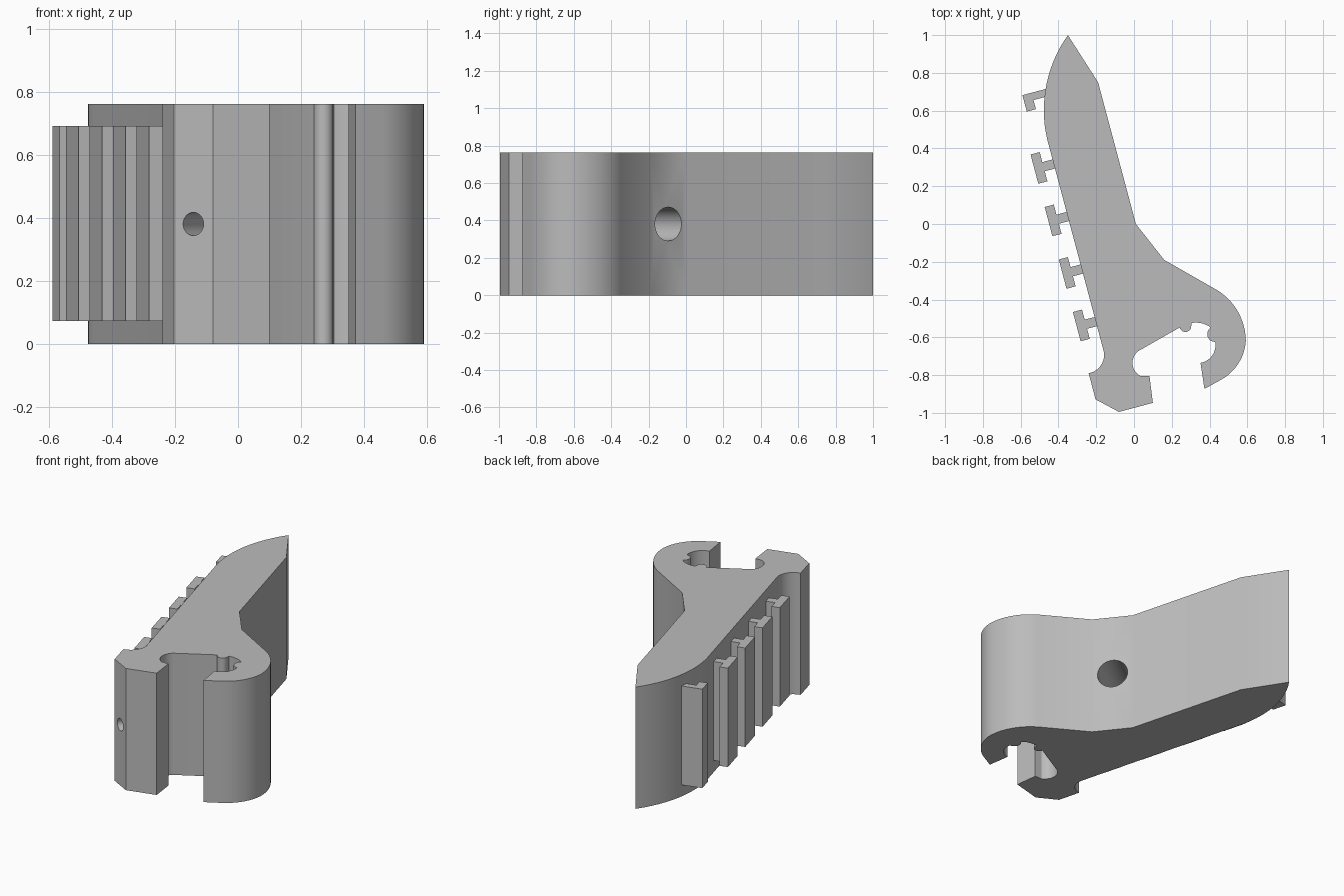
import bpy, bmesh, math
from mathutils import Vector

cube = bpy.data.objects.get("Cube")
if cube:
    bpy.data.objects.remove(cube, do_unlink=True)

HEIGHT = 0.762
grey = bpy.data.materials.new("plain grey")
grey.use_nodes = True
colour = (0.5, 0.5, 0.5, 1)
grey.diffuse_color = colour
grey.node_tree.nodes["Principled BSDF"].inputs["Base Color"].default_value = colour


def arc(a, m, b, n=12):
    """Points on the circle through a, m and b."""
    a, m, b = Vector(a), Vector(m), Vector(b)
    p, q = m - a, b - a
    d = 2 * (p.x * q.y - p.y * q.x)
    c = a + Vector((q.y * p.length_squared - p.y * q.length_squared,
                    p.x * q.length_squared - q.x * p.length_squared)) / d
    start = math.atan2(*(a - c).yx)
    mid = math.atan2(*(m - c).yx)
    end = math.atan2(*(b - c).yx)
    sweep = (end - start) % math.tau
    if (mid - start) % math.tau > sweep:
        sweep -= math.tau
    r = (a - c).length
    return [c + r * Vector((math.cos(start + sweep * i / n),
                            math.sin(start + sweep * i / n))) for i in range(n + 1)]


def prism(name, outline, z0, z1):
    bm = bmesh.new()
    base = bm.faces.new([bm.verts.new((p[0], p[1], z0)) for p in outline])
    top = bmesh.ops.extrude_face_region(bm, geom=[base])["geom"]
    bmesh.ops.translate(bm, vec=(0, 0, z1 - z0),
                        verts=[v for v in top if isinstance(v, bmesh.types.BMVert)])
    bmesh.ops.recalc_face_normals(bm, faces=bm.faces)
    mesh = bpy.data.meshes.new(name)
    bm.to_mesh(mesh)
    bm.free()
    mesh.materials.append(grey)
    obj = bpy.data.objects.new(name, mesh)
    bpy.context.collection.objects.link(obj)
    return obj


def drill(target, mouth, inward, radius, depth):
    """Blind round hole, square to the face it starts on."""
    axis = Vector((*inward, 0)).normalized()
    lead = 0.1
    centre = Vector((*mouth, HEIGHT / 2)) + axis * (depth - lead) / 2
    bpy.ops.mesh.primitive_cylinder_add(vertices=40, radius=radius, depth=depth + lead,
                                        location=centre,
                                        rotation=axis.to_track_quat('Z', 'Y').to_euler())
    cutter = bpy.context.object
    cutter.name = "hole_cutter"
    cutter.hide_render = True
    cutter.data.materials.append(grey)
    mod = target.modifiers.new("hole", 'BOOLEAN')
    mod.operation, mod.solver, mod.object = 'DIFFERENCE', 'EXACT', cutter
    bpy.context.view_layer.objects.active = target
    bpy.ops.object.modifier_apply(modifier=mod.name)
    bpy.data.objects.remove(cutter, do_unlink=True)


# Body outline, clockwise from the pointed tip
outline = [(-0.35, 1.0), (-0.19, 0.75), (0.01, 0.0), (0.16, -0.19)]
# hook: outer curve, blunt end, inner curve with two round nubs
outline += arc((0.44, -0.35), (0.548, -0.46), (0.592, -0.62))
outline += arc((0.592, -0.62), (0.555, -0.735), (0.46, -0.825))[1:]
outline += [(0.373, -0.873)]
outline += arc((0.352, -0.735), (0.415, -0.695), (0.43, -0.625))
outline += arc((0.41, -0.62), (0.388, -0.587), (0.405, -0.55), 8)
outline += arc((0.395, -0.54), (0.355, -0.525), (0.305, -0.524), 6)
outline += arc((0.302, -0.55), (0.272, -0.572), (0.242, -0.548), 8)
# throat and lower jaw
outline += arc((0.024, -0.672), (-0.008, -0.74), (0.035, -0.805))
outline += [(0.082, -0.805), (0.1, -0.947), (-0.08, -0.995), (-0.204, -0.928), (-0.24, -0.79)]
# outer notch, straight rail wall and curved back of the tip
outline += arc((-0.24, -0.79), (-0.178, -0.752), (-0.16, -0.675))[1:]
outline += arc((-0.46, 0.45), (-0.46, 0.755), (-0.35, 1.0), 16)[:-1]
body = prism("body", outline, 0, HEIGHT)

drill(body, (0.085, -0.095), (-0.785, -0.62), 0.09, 0.3)
drill(body, (-0.142, -0.9615), (0.47, 0.88), 0.037, 0.15)

# Accessory rails along the wall: T sections, the last one an L
along = Vector((0.256, -0.967))
out = Vector((-0.967, -0.256))
T = [(-0.09, -0.025), (-0.025, -0.025), (-0.025, -0.08), (0.025, -0.08),
     (0.025, -0.025), (0.025, 0.025), (-0.025, 0.025), (-0.09, 0.025)]
tee = [(-0.025, -0.09), (0.025, -0.09), (0.025, 0.09 - 0.015), (-0.025, 0.075)]
tee = [(0.025, -0.08), (0.025, 0.08), (-0.025, 0.08), (-0.025, 0.025),
       (-0.09, 0.025), (-0.09, -0.025), (-0.025, -0.025), (-0.025, -0.08)]
ell = [(0.025, -0.045), (0.025, 0.045), (-0.025, 0.045), (-0.025, -0.005),
       (-0.11, -0.005), (-0.11, -0.045)]
first = Vector((-0.503, 0.297))
rails = [(first + Vector((0.0747, -0.278)) * i, tee) for i in range(4)]
rails.append((Vector((-0.555, 0.645)), ell))
parts = [body]
for i, (centre, section) in enumerate(rails):
    points = [centre + out * o + along * a for o, a in section]
    parts.append(prism(f"rail_{i + 1}", points, 0.073, 0.692))

# Smooth the curved walls, keep the edges crisp
bpy.ops.object.select_all(action='DESELECT')
for part in parts:
    part.select_set(True)
bpy.context.view_layer.objects.active = body
bpy.ops.object.shade_smooth_by_angle(angle=math.radians(25))
